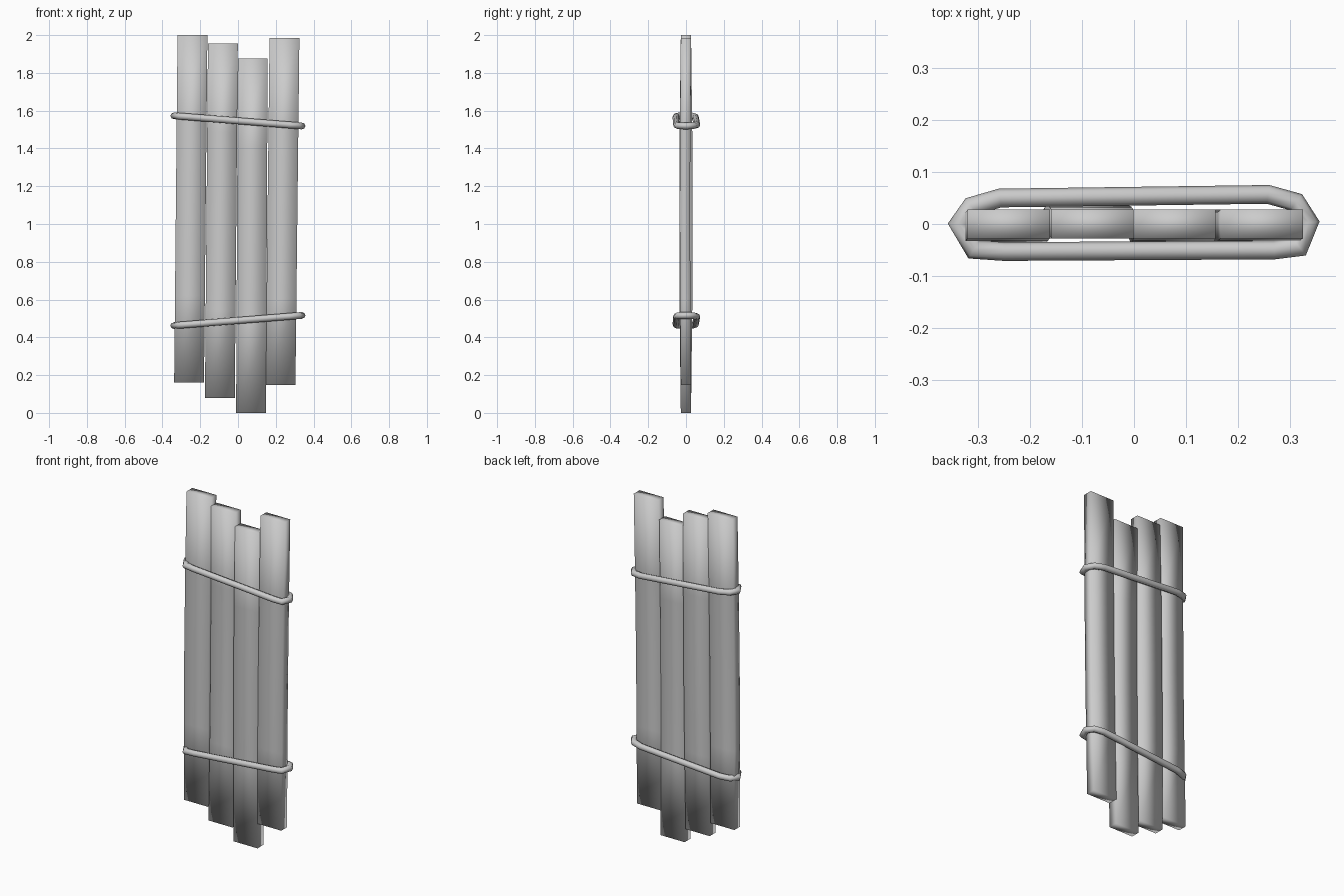
import bpy, bmesh, math

cube = bpy.data.objects.get("Cube")
if cube:
    bpy.data.objects.remove(cube, do_unlink=True)

grey = bpy.data.materials.new("plain grey")
grey.use_nodes = True
colour = (0.6, 0.6, 0.6, 1)
grey.diffuse_color = colour
grey.node_tree.nodes["Principled BSDF"].inputs["Base Color"].default_value = colour


def finish(name, bm):
    """Turn a bmesh into a smooth, grey object."""
    bmesh.ops.recalc_face_normals(bm, faces=bm.faces)
    mesh = bpy.data.meshes.new(name)
    bm.to_mesh(mesh)
    bm.free()
    mesh.materials.append(grey)
    mesh.shade_smooth()
    obj = bpy.data.objects.new(name, mesh)
    bpy.context.collection.objects.link(obj)
    return obj


def plank(name, bottom, top, bow):
    """Long board leaning from bottom (x, z) to top (x, z), bowed along y."""
    bm = bmesh.new()
    rows = 4
    half_w, half_t = 0.079, 0.0275
    rings = []
    for i in range(rows + 1):
        t = i / rows
        x = bottom[0] + (top[0] - bottom[0]) * t
        z = bottom[1] + (top[1] - bottom[1]) * t
        y = bow * math.sin(math.pi * t)
        rings.append([bm.verts.new((x + sx * half_w, y + sy * half_t, z))
                      for sx, sy in ((-1, -1), (1, -1), (1, 1), (-1, 1))])
    for a, b in zip(rings, rings[1:]):
        for k in range(4):
            n = (k + 1) % 4
            bm.faces.new((a[k], a[n], b[n], b[k]))
    bm.faces.new(rings[0])
    bm.faces.new(rings[-1])
    return finish(name, bm)


# Four uneven boards side by side
plank("outer_right_plank", (-0.259, 0.16), (-0.241, 2.0), -0.008)
plank("inner_right_plank", (-0.096, 0.08), (-0.08, 1.955), 0.008)
plank("inner_left_plank", (0.069, 0.0), (0.078, 1.875), -0.008)
plank("outer_left_plank", (0.225, 0.147), (0.246, 1.985), -0.006)

# Centre line of a rope loop, seen from above
loop = [(-0.337, 0), (-0.308, -0.049), (-0.25, -0.053), (0.27, -0.05),
        (0.318, -0.044), (0.337, 0.003), (0.312, 0.042), (0.258, 0.057),
        (-0.258, 0.05), (-0.313, 0.034)]


def rope(name, height, slope):
    """Round cord around the boards, mitred at each bend."""
    bm = bmesh.new()
    sides, radius = 8, 0.018
    rings = []
    count = len(loop)
    for i, (x, y) in enumerate(loop):
        px, py = loop[i - 1]
        nx, ny = loop[(i + 1) % count]
        a = math.atan2(y - py, x - px)
        b = math.atan2(ny - y, nx - x)
        turn = (b - a + math.pi) % math.tau - math.pi
        side = a + turn / 2 - math.pi / 2
        reach = radius / math.cos(turn / 2)
        z = height + slope * x
        ring = []
        for k in range(sides):
            angle = math.tau * k / sides
            out = reach * math.cos(angle)
            ring.append(bm.verts.new((x + out * math.cos(side),
                                      y + out * math.sin(side),
                                      z + radius * math.sin(angle))))
        rings.append(ring)
    for i in range(count):
        a, b = rings[i - 1], rings[i]
        for k in range(sides):
            n = (k + 1) % sides
            bm.faces.new((a[k], a[n], b[n], b[k]))
    return finish(name, bm)


# Two cords tilted opposite ways
rope("upper_rope", 1.546, -0.08)
rope("lower_rope", 0.489, 0.08)
